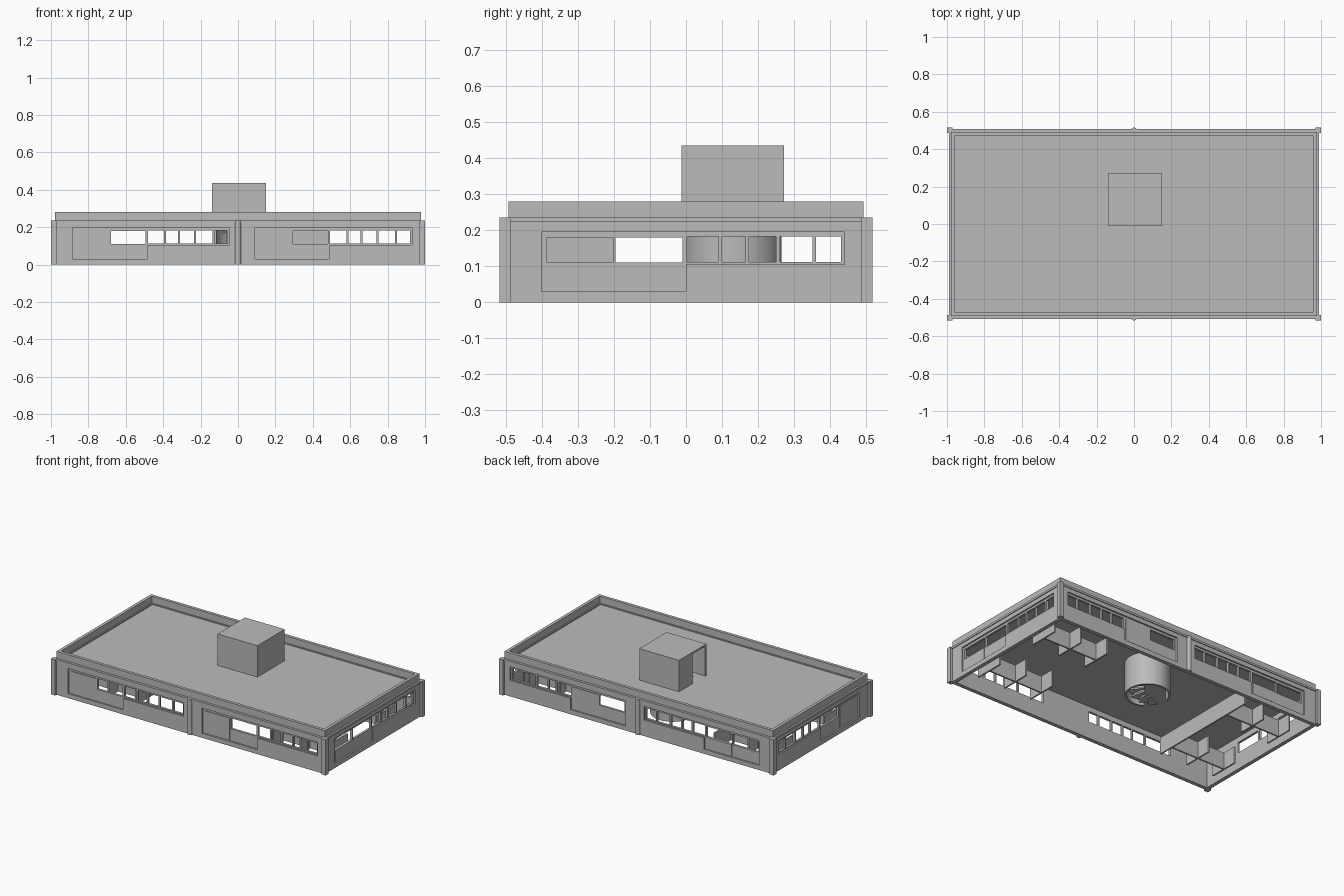
import bpy, bmesh, math
from mathutils import Vector

cube = bpy.data.objects.get("Cube")
if cube:
    bpy.data.objects.remove(cube, do_unlink=True)

grey = bpy.data.materials.new("plain grey")
grey.use_nodes = True
COLOUR = (0.5, 0.5, 0.5, 1)
grey.diffuse_color = COLOUR
grey.node_tree.nodes["Principled BSDF"].inputs["Base Color"].default_value = COLOUR


def finish(name, bm):
    bmesh.ops.recalc_face_normals(bm, faces=bm.faces)
    mesh = bpy.data.meshes.new(name)
    bm.to_mesh(mesh)
    bm.free()
    mesh.materials.append(grey)
    ob = bpy.data.objects.new(name, mesh)
    bpy.context.collection.objects.link(ob)
    return ob


def box(name, x0, x1, y0, y1, z0, z1):
    bm = bmesh.new()
    bmesh.ops.create_cube(bm, size=1)
    for v in bm.verts:
        v.co = ((x0 + x1) / 2 + v.co.x * (x1 - x0), (y0 + y1) / 2 + v.co.y * (y1 - y0),
                (z0 + z1) / 2 + v.co.z * (z1 - z0))
    return finish(name, bm)


def panel(name, rect, holes, d0, d1, place):
    """Slab over rect (a0, a1, b0, b1) with rectangular holes, mapped by place(a, depth, b)."""
    rects = [rect] + holes
    us = sorted({r[i] for r in rects for i in (0, 1)})
    vs = sorted({r[i] for r in rects for i in (2, 3)})
    bm = bmesh.new()
    for a0, a1 in zip(us, us[1:]):
        for b0, b1 in zip(vs, vs[1:]):
            a, b = (a0 + a1) / 2, (b0 + b1) / 2
            if any(h[0] < a < h[1] and h[2] < b < h[3] for h in holes):
                continue
            bm.faces.new([bm.verts.new(p) for p in
                          ((a0, d0, b0), (a1, d0, b0), (a1, d0, b1), (a0, d0, b1))])
    bmesh.ops.remove_doubles(bm, verts=bm.verts, dist=1e-5)
    ext = bmesh.ops.extrude_face_region(bm, geom=bm.faces[:], use_keep_orig=True)
    for v in ext["geom"]:
        if isinstance(v, bmesh.types.BMVert):
            v.co.y = d1
    for v in bm.verts:
        v.co = Vector(place(*v.co))
    bmesh.ops.recalc_face_normals(bm, faces=bm.faces)
    bmesh.ops.dissolve_limit(bm, angle_limit=0.01, verts=bm.verts, edges=bm.edges)
    return finish(name, bm)


HX, HY = 0.985, 0.503          # outer wall faces
WALL_TOP, CORNICE, DECK, RIM = 0.222, 0.235, 0.228, 0.28
RECESS, THICK = 0.01, 0.025
STRIP = [(0.003, 0.09), (0.10, 0.165), (0.175, 0.25), (0.26, 0.35), (0.36, 0.43)]
FAR, NEAR = (-0.387, -0.203), (-0.195, -0.01)

# Four walls: outer skin with shallow recesses, inner skin with window openings
# name, half length, mapping, bays as (centre, door side, door top left open)
walls = [
    ("front", HX, lambda a, d, b: (a, d - HY, b), [(-0.485, FAR, False), (0.49, FAR, False)]),
    ("back", HX, lambda a, d, b: (a, HY - d, b), [(-0.485, NEAR, True), (0.49, NEAR, False)]),
    ("left", HY, lambda a, d, b: (HX - d, a, b), [(0, FAR, True)]),
    ("right", HY, lambda a, d, b: (d - HX, a, b), [(0, FAR, False)]),
]
for name, half, place, bays in walls:
    recesses, openings = [], []
    for s, door, open_top in bays:
        recesses += [(s - 0.4, s, 0.03, 0.195), (s, s + 0.44, 0.105, 0.195)]
        openings += [(s + a, s + b, 0.112, 0.182) for a, b in STRIP]
        window = NEAR if door is FAR else FAR
        openings.append((s + window[0], s + window[1], 0.11, 0.18))
        if open_top:
            openings.append((s + door[0], s + door[1], 0.11, 0.18))
        panel(name + "_door", (s + door[0], s + door[1], 0.035, 0.11 if open_top else 0.18),
              [], RECESS - 0.004, RECESS, place)
    rect = (-half, half, 0, WALL_TOP)
    panel(name + "_wall_outer", rect, recesses, 0, RECESS, place)
    panel(name + "_wall_inner", rect, openings, RECESS, THICK, place)


# Roof deck, cornice and parapet
def flat(a, d, b):
    return (a, b, d)


def ring(name, x, y, wide, z0, z1):
    panel(name, (-x, x, -y, y), [(-x + wide, x - wide, -y + wide, y - wide)], z0, z1, flat)


CX, CY = 0.005, 0.13           # stair centre
panel("roof_deck", (-0.96, 0.96, -0.48, 0.48),
      [(CX - 0.09, CX + 0.09, CY - 0.09, CY + 0.09)], 0.215, DECK, flat)
ring("cornice", 0.99, 0.508, 0.04, WALL_TOP, CORNICE)
ring("parapet", 0.978, 0.492, 0.02, CORNICE, RIM)

# Corner posts and round middle posts
for sx in (-1, 1):
    for sy in (-1, 1):
        box("corner_post", sx * 0.985 - 0.015, sx * 0.985 + 0.015,
            sy * 0.502 - 0.015, sy * 0.502 + 0.015, 0, CORNICE)
for sy in (-1, 1):
    bm = bmesh.new()
    bmesh.ops.create_cone(bm, cap_ends=True, segments=16, radius1=0.016, radius2=0.016, depth=CORNICE)
    bmesh.ops.translate(bm, verts=bm.verts, vec=(0, sy * 0.5, CORNICE / 2))
    finish("middle_post", bm)

# Stair house on the roof, with a doorway on one side
X0, X1, Y0, Y1, TOP, T = -0.14, 0.15, -0.012, 0.272, 0.435, 0.012
box("stair_house_roof", X0, X1, Y0, Y1, TOP - T, TOP)
box("stair_house_front", X0, X1, Y0, Y0 + T, DECK, TOP - T)
box("stair_house_back", X0, X1, Y1 - T, Y1, DECK, TOP - T)
box("stair_house_side", X1 - T, X1, Y0 + T, Y1 - T, DECK, TOP - T)
box("stair_house_door_side", X0, X0 + T, 0.13, Y1 - T, DECK, TOP - T)

# Round stair drum with an entrance gap
R0, R1, STEPS = 0.123, 0.135, 24
START, SWEEP = math.radians(-120), math.radians(290)


def polar(r, t, z):
    return (CX + r * math.cos(t), CY + r * math.sin(t), z)


def sector(bm, r0, r1, t0, t1, z0, z1):
    """Wedge block between two radii, two angles and two heights."""
    v = [bm.verts.new(polar(r, t, z)) for z in (z0, z1)
         for r, t in ((r0, t0), (r1, t0), (r1, t1), (r0, t1))]
    bm.faces.new(v[:4])
    bm.faces.new(v[4:])
    for i in range(4):
        j = (i + 1) % 4
        bm.faces.new((v[i], v[j], v[j + 4], v[i + 4]))


bm = bmesh.new()
path = [START + SWEEP * i / STEPS for i in range(STEPS + 1)]
rows = [[bm.verts.new(polar(r, t, z)) for r, z in ((R0, 0), (R1, 0), (R1, 0.216), (R0, 0.216))]
        for t in path]
for p, q in zip(rows, rows[1:]):
    for i in range(4):
        j = (i + 1) % 4
        bm.faces.new((p[i], p[j], q[j], q[i]))
bm.faces.new(rows[0])
bm.faces.new(rows[-1])
drum = finish("stair_drum", bm)

# Spiral treads
bm = bmesh.new()
for i in range(12):
    t = math.radians(200 + 27 * i)
    sector(bm, 0.02, R0, t, t + math.radians(27), 0.017 * i, 0.017 * i + 0.01)
finish("stair_treads", bm)

# Low desk partitions at both ends
H, W = 0.11, 0.005
for sx in (-1, 1):
    for y in (-0.25, 0.25):
        a, b = sorted((sx * 0.5, sx * 0.9))
        box("partition_spine", a, b, y - W, y + W, 0, H)
        for x in (0.5, 0.7, 0.9):
            box("partition_divider", sx * x - W, sx * x + W, y - 0.1, y + 0.1, 0, H)
box("long_partition", -0.5 - W, -0.5 + W, -0.35, 0.42, 0, H)

# Smooth the round parts while keeping their edges sharp
for ob in bpy.data.objects:
    if ob.name.startswith(("stair_drum", "middle_post")):
        bpy.context.view_layer.objects.active = ob
        ob.select_set(True)
        bpy.ops.object.shade_smooth_by_angle(angle=math.radians(30))
        ob.select_set(False)
